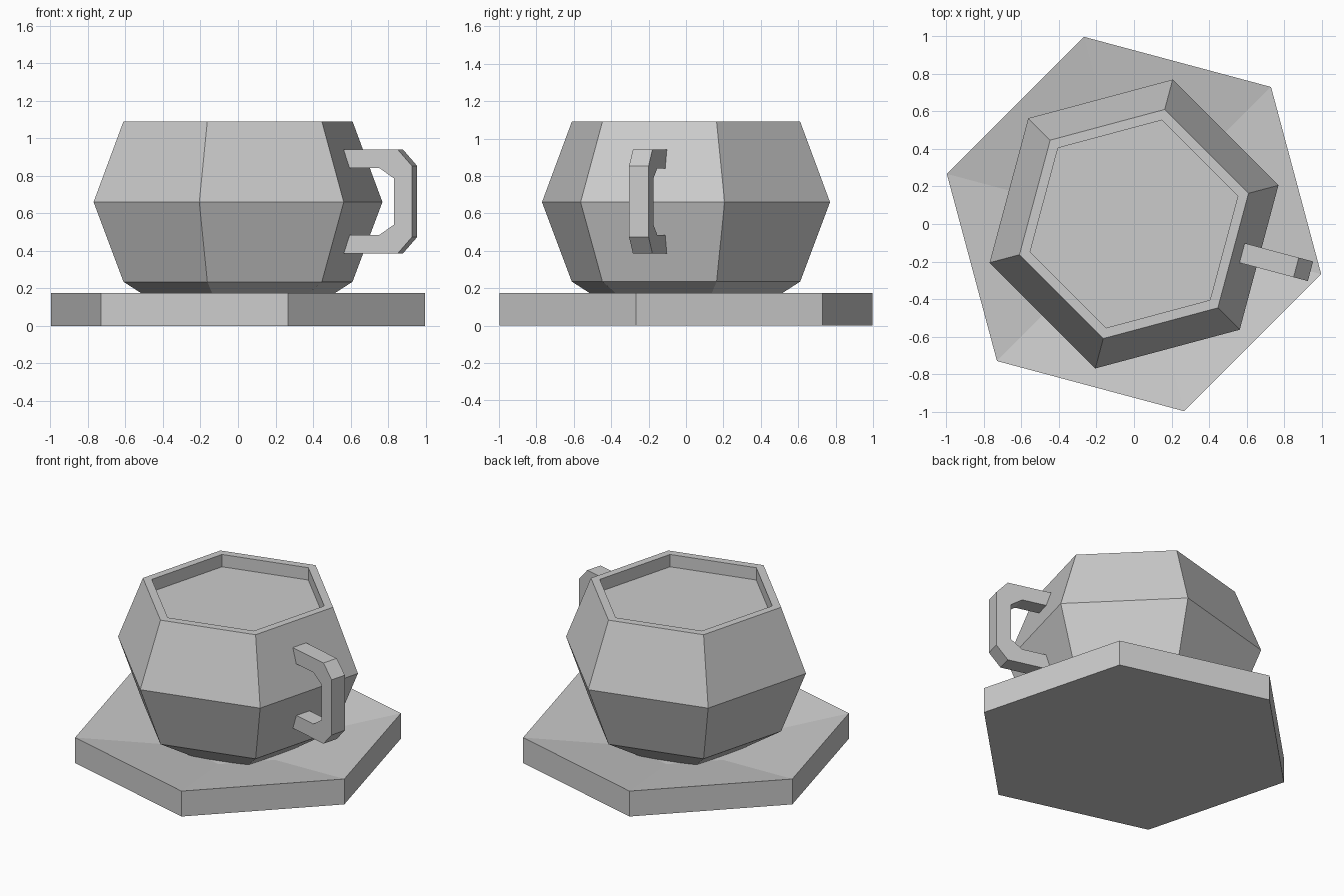
import bpy, bmesh
from math import cos, sin, radians

cube = bpy.data.objects.get("Cube")
if cube:
    bpy.data.objects.remove(cube, do_unlink=True)

# One plain grey for everything
grey = bpy.data.materials.new("light grey")
grey.use_nodes = True
colour = (0.6, 0.6, 0.6, 1)
grey.diffuse_color = colour
grey.node_tree.nodes["Principled BSDF"].inputs["Base Color"].default_value = colour


def finish(bm, name):
    bmesh.ops.recalc_face_normals(bm, faces=bm.faces)
    mesh = bpy.data.meshes.new(name)
    bm.to_mesh(mesh)
    bm.free()
    mesh.materials.append(grey)
    obj = bpy.data.objects.new(name, mesh)
    bpy.context.collection.objects.link(obj)
    return obj


def hex_lathe(name, profile, turn):
    """Six-sided solid from (radius, height) rings, capped at both ends."""
    bm = bmesh.new()
    rings = []
    for r, z in profile:
        angles = [radians(turn + 60 * k) for k in range(6)]
        rings.append([bm.verts.new((r * cos(a), r * sin(a), z)) for a in angles])
    for low, high in zip(rings, rings[1:]):
        for k in range(6):
            n = (k + 1) % 6
            bm.faces.new((low[k], low[n], high[n], high[k]))
    bm.faces.new(rings[0])
    bm.faces.new(rings[-1])
    return finish(bm, name)


# Saucer: thick slab with a shallow dished top
hex_lathe("saucer", [(1.033, 0), (1.033, 0.175), (0.36, 0.066)], 45)

# Cup: faceted body, flat rim and the sunken drink surface
hex_lathe("cup", [(0.36, 0.066), (0.632, 0.235), (0.797, 0.66),
                  (0.632, 1.09), (0.573, 1.09), (0.573, 1.005)], 15)

# Handle: chamfered C profile (outwards, height), mirrored about its middle
MIDDLE, HALF_WIDTH, TURN = 0.663, 0.054, radians(-15)
outer = [(0.55, 0.278), (0.895, 0.278), (0.974, 0.19)]
inner = [(0.55, 0.178), (0.795, 0.178), (0.874, 0.124)]


def mirrored(path):
    return path + [(u, -h) for u, h in reversed(path)]


bm = bmesh.new()
sides = []
for v in (-HALF_WIDTH, HALF_WIDTH):
    sides.append([[bm.verts.new((u * cos(TURN) - v * sin(TURN),
                                 u * sin(TURN) + v * cos(TURN), MIDDLE + h))
                   for u, h in mirrored(path)] for path in (outer, inner)])
(oa, ia), (ob, ib) = sides
for k in range(len(oa) - 1):
    for p, q in ((oa, ia), (ob, ib), (oa, ob), (ia, ib)):
        bm.faces.new((p[k], p[k + 1], q[k + 1], q[k]))
for k in (0, -1):
    bm.faces.new((oa[k], ia[k], ib[k], ob[k]))
finish(bm, "handle")
